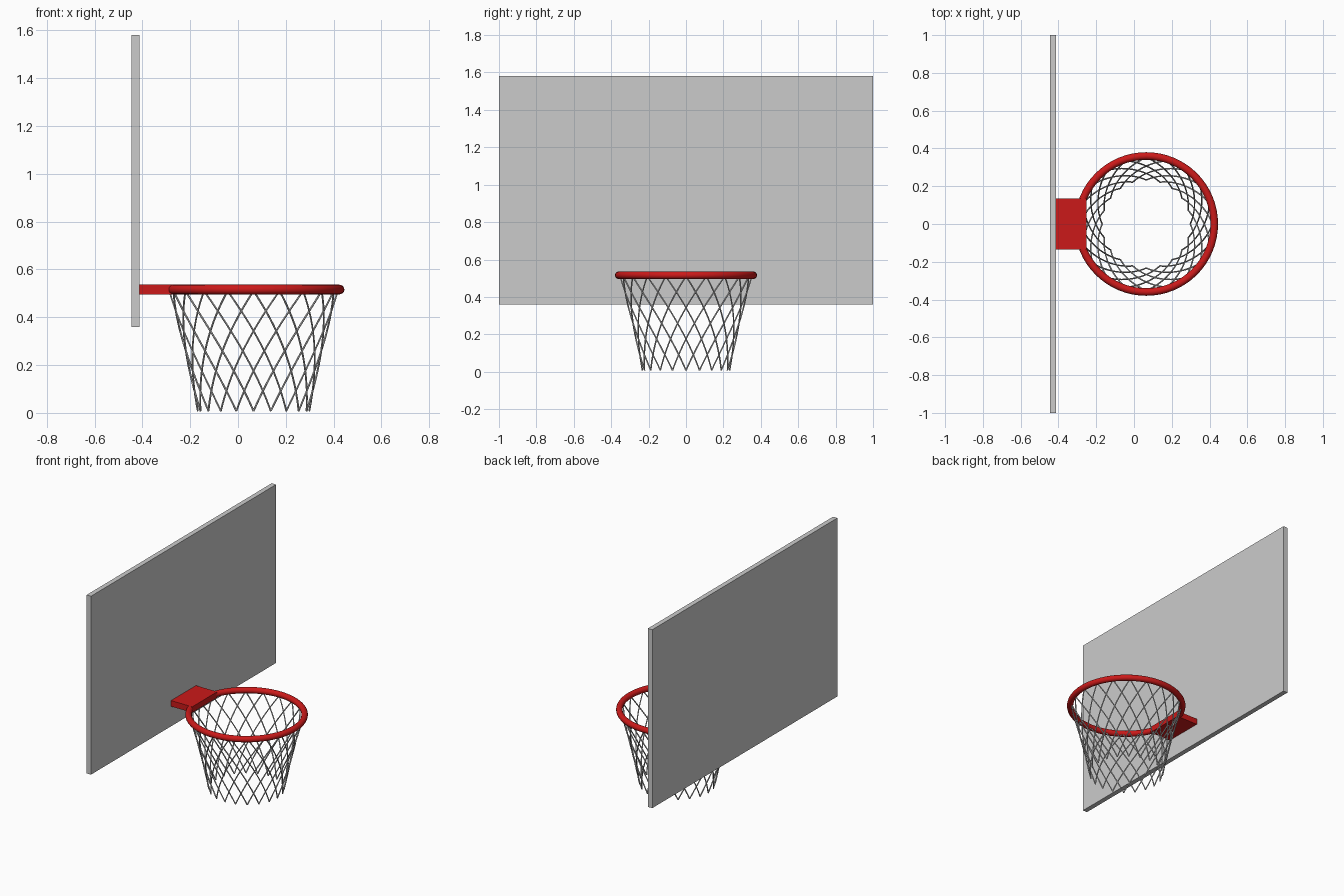
import bpy
from math import sin, cos, pi

if "Cube" in bpy.data.objects:
    bpy.data.objects.remove(bpy.data.objects["Cube"])

RIM_X, RIM_Z, RIM_R, TUBE = 0.065, 0.516, 0.36, 0.02

red = bpy.data.materials.new("rim_red")
red.diffuse_color = (0.6, 0.01, 0.01, 1)
red.use_nodes = True
red.node_tree.nodes["Principled BSDF"].inputs["Base Color"].default_value = red.diffuse_color


def box(name, x0, x1, y0, y1, z0, z1):
    bpy.ops.mesh.primitive_cube_add(
        size=1, location=((x0 + x1) / 2, (y0 + y1) / 2, (z0 + z1) / 2))
    ob = bpy.context.object
    ob.name = name
    ob.scale = (x1 - x0, y1 - y0, z1 - z0)
    bpy.ops.object.transform_apply(location=False, rotation=False, scale=True)
    return ob


# Backboard
box("backboard", -0.445, -0.412, -1, 1, 0.36, 1.58)

# Bracket joining the rim to the board
bracket = box("rim_bracket", -0.412, -0.252, -0.135, 0.135, 0.496, 0.536)
bracket.data.materials.append(red)

# Rim
bpy.ops.mesh.primitive_torus_add(
    location=(RIM_X, 0, RIM_Z), major_radius=RIM_R, minor_radius=TUBE,
    major_segments=64, minor_segments=16)
rim = bpy.context.object
rim.name = "rim"
rim.data.materials.append(red)
bpy.ops.object.shade_smooth_by_angle()

# Net: two families of opposite spirals that meet at the knots
STRANDS, ROWS, SUB = 20, 6, 3
TOP_Z, BOTTOM_Z, TOP_R, BOTTOM_R = 0.51, 0.008, 0.352, 0.233
net_curve = bpy.data.curves.new("net", 'CURVE')
net_curve.dimensions = '3D'
net_curve.bevel_depth = 0.004
net_curve.bevel_resolution = 1
net_curve.use_fill_caps = True
steps = ROWS * SUB
for direction in (-1, 1):
    for k in range(STRANDS):
        spline = net_curve.splines.new('POLY')
        spline.points.add(steps)
        for i, p in enumerate(spline.points):
            t = i / steps
            a = 2 * pi / STRANDS * (k + direction * t * ROWS / 2)
            r = TOP_R + (BOTTOM_R - TOP_R) * t - 0.006 * sin(pi * t)
            p.co = (RIM_X + r * cos(a), r * sin(a),
                    TOP_Z + (BOTTOM_Z - TOP_Z) * t, 1)
net = bpy.data.objects.new("net", net_curve)
bpy.context.collection.objects.link(net)

# Turn the net into a mesh
bpy.ops.object.select_all(action='DESELECT')
net.select_set(True)
bpy.context.view_layer.objects.active = net
bpy.ops.object.convert(target='MESH')
bpy.ops.object.shade_smooth_by_angle()
